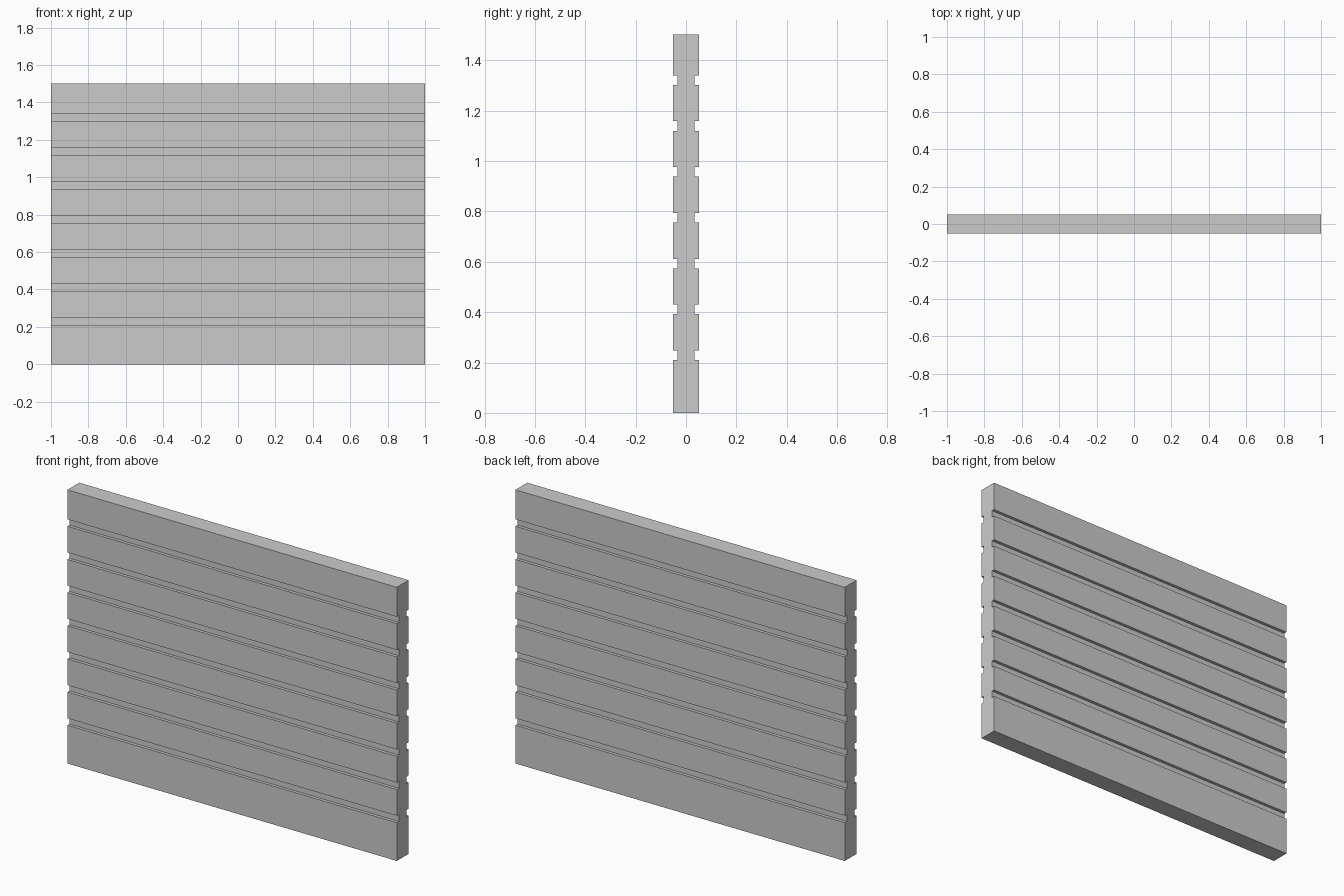
import bpy, bmesh
from mathutils import Vector

if "Cube" in bpy.data.objects:
    bpy.data.objects.remove(bpy.data.objects["Cube"])

LENGTH, HEIGHT = 2.0, 1.502
OUTER, INNER = 0.051, 0.034          # half thickness at boards and at grooves
GROOVES, FIRST, PITCH, GAP = 7, 0.229, 0.182, 0.038

# Right-hand side of the panel profile (y, z), bottom to top
side = [(OUTER, 0)]
for i in range(GROOVES):
    lo = FIRST + i * PITCH - GAP / 2
    hi = lo + GAP
    side += [(OUTER, lo), (INNER, lo), (INNER, hi), (OUTER, hi)]
side.append((OUTER, HEIGHT))

# Mirror to close the outline
outline = side + [(-y, z) for y, z in reversed(side)]

# Extrude the profile along x
bm = bmesh.new()
cap = bm.faces.new([bm.verts.new((-LENGTH / 2, y, z)) for y, z in outline])
ext = bmesh.ops.extrude_face_region(bm, geom=[cap], use_keep_orig=True)
verts = [g for g in ext["geom"] if isinstance(g, bmesh.types.BMVert)]
bmesh.ops.translate(bm, verts=verts, vec=Vector((LENGTH, 0, 0)))
bmesh.ops.recalc_face_normals(bm, faces=bm.faces)

# Grooved fence panel
mesh = bpy.data.meshes.new("grooved_panel")
bm.to_mesh(mesh)
bm.free()
panel = bpy.data.objects.new("grooved_panel", mesh)
bpy.context.collection.objects.link(panel)
